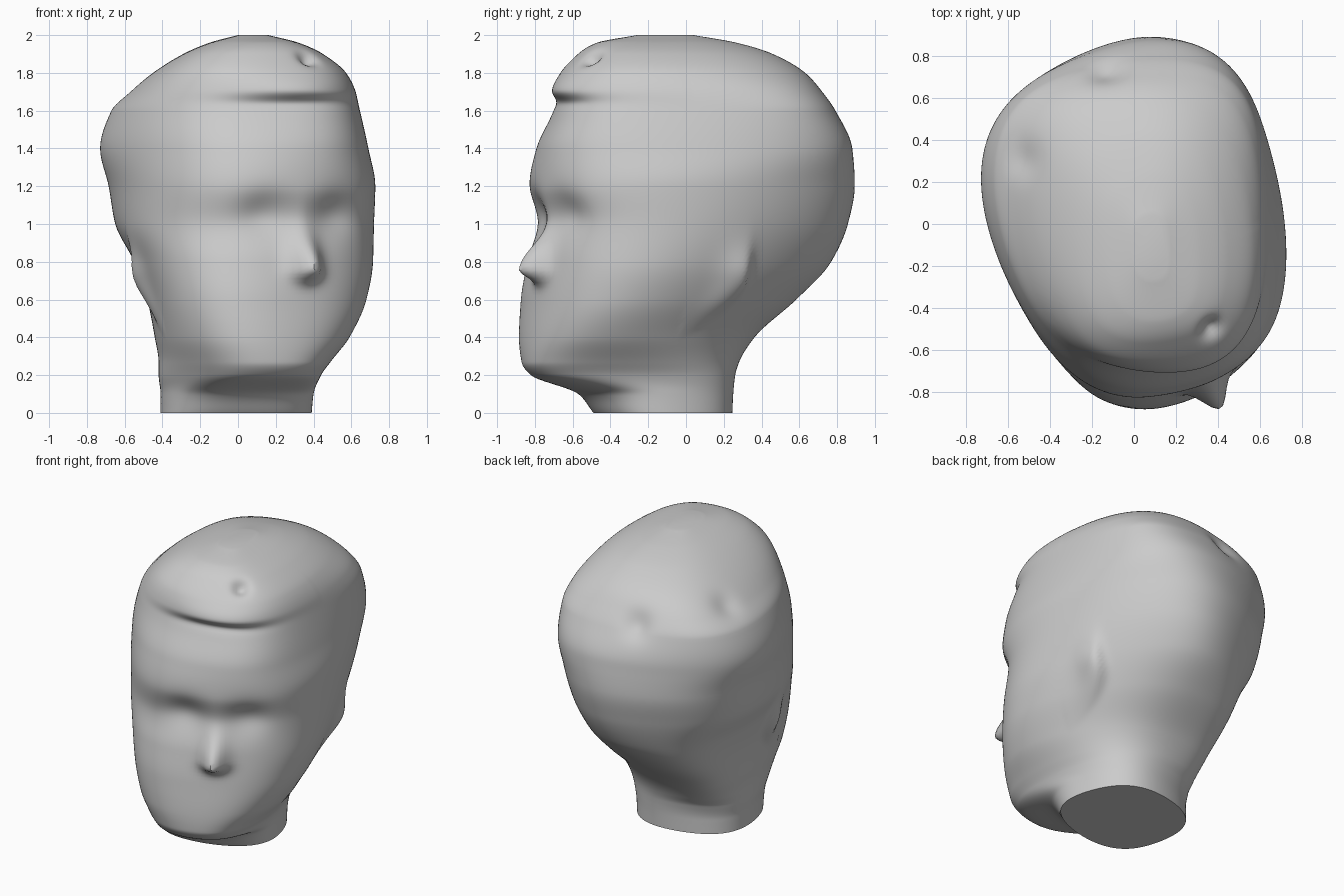
import bpy
import bmesh
from math import sin, cos, pi, exp, radians, copysign
from mathutils import Vector, Matrix

old = bpy.data.objects.get("Cube")
if old:
    bpy.data.objects.remove(old, do_unlink=True)

TURN = radians(25)      # the head looks towards its left
SEGMENTS = 180
STEPS = 9
POWER = 5               # how tightly a section hugs its bounding lines

# Outward directions of the bounding lines of each section
SIDES = [Vector((cos(radians(a)), sin(radians(a))))
         for a in (0, 35, 90, 125, 180, 215, 270, 305)]
RAYS = [Vector((cos(2 * pi * k / SEGMENTS), sin(2 * pi * k / SEGMENTS)))
        for k in range(SEGMENTS)]

# Head profile: height, then the reach in each of those directions
PROFILE = [
    (0, .39, .31, .245, .29, .41, .49, .49, .47),
    (.1, .4, .315, .25, .29, .41, .5, .57, .53),
    (.2, .44, .33, .26, .31, .42, .54, .82, .8),
    (.27, .49, .35, .28, .36, .42, .57, .87, .85),
    (.4, .59, .41, .36, .48, .44, .62, .885, .86),
    (.6, .68, .54, .58, .63, .48, .655, .875, .85),
    (.8, .715, .65, .77, .72, .55, .67, .84, .83),
    (1, .72, .73, .86, .79, .65, .68, .79, .805),
    (1.2, .727, .78, .895, .83, .685, .68, .83, .845),
    (1.4, .69, .815, .88, .835, .73, .67, .79, .83),
    (1.6, .645, .79, .79, .8, .67, .63, .7, .76),
    (1.7, .62, .73, .72, .73, .57, .59, .67, .72),
    (1.8, .57, .62, .63, .61, .45, .53, .65, .69),
    (1.9, .45, .46, .46, .4, .29, .42, .57, .6),
    (1.96, .32, .3, .27, .2, .15, .29, .47, .49),
    (2, .16, .12, .04, 0, 0, .11, .26, .28),
]


def bell(d, low, high=None):
    """Smooth bump with separate widths below and above its centre."""
    return exp(-(d / (low if d < 0 or high is None else high)) ** 2)


def slopes(zs, vals):
    """Tangents that never overshoot the profile."""
    d = [(vals[i + 1] - vals[i]) / (zs[i + 1] - zs[i]) for i in range(len(zs) - 1)]
    inner = [2 * a * b / (a + b) if a * b > 0 else 0 for a, b in zip(d, d[1:])]
    return [d[0]] + inner + [d[-1]]


def smooth_rows():
    cols = list(zip(*PROFILE))
    zs = cols[0]
    tangents = [slopes(zs, c) for c in cols[1:]]
    rows = []
    for i in range(len(zs) - 1):
        h = zs[i + 1] - zs[i]
        for s in range(STEPS):
            t = s / STEPS
            row = [zs[i] + t * h]
            for c, m in zip(cols[1:], tangents):
                row.append(c[i] * (1 + 2 * t) * (1 - t) ** 2
                           + c[i + 1] * t * t * (3 - 2 * t)
                           + h * t * (1 - t) * (m[i] * (1 - t) - m[i + 1] * t))
            rows.append(row)
    return rows + [list(PROFILE[-1])]


def outline(dist):
    """Rounded closed curve held in by lines at the given distances."""
    return [ray * sum((max(0, ray.dot(n)) / d) ** POWER
                      for n, d in zip(SIDES, dist)) ** (-1 / POWER) for ray in RAYS]


def section(reach):
    """Outline that touches each bounding line."""
    centre = Vector((reach[0] - reach[4], reach[2] - reach[6])) / 2
    goal = [r - n.dot(centre) for r, n in zip(reach, SIDES)]
    dist = goal
    for _ in range(4):
        pts = outline(dist)
        dist = [d * g / max(p.dot(n) for p in pts)
                for d, g, n in zip(dist, goal, SIDES)]
    return [centre + p for p in outline(dist)]


def sculpt(p):
    """Raise the nose, ears and fringe, and press in the eyes."""
    q = Matrix.Rotation(-TURN, 3, 'Z') @ p
    z = q.z
    if q.y < -.25:
        nose = .14 * bell(q.x, .08) * bell(z - .76, .06, .17)
        eyes = .04 * bell(abs(q.x) - .2, .13) * bell(z - 1.06, .11)
        fringe = .065 * bell(q.x, .34) * bell(z - 1.71, .05, .09)
        crease = .015 * bell(q.x, .3) * bell(z - 1.64, .03)
        q.y -= nose - eyes + fringe - crease
    elif .4 < z < 1.1:
        d = q.y - .04 + 3 * max(0, .72 - z) ** 2
        ear = .06 * bell(d, .12, .04) * bell(z - .71, .15)
        q.x += copysign(ear, q.x)
    return Matrix.Rotation(TURN, 3, 'Z') @ q


# Small hollows in the hair: place, radius, depth
HOLLOWS = [
    (Vector((.37, -.5, 1.88)), .05, .045),
    (Vector((-.13, .72, 1.64)), .09, .04),
    (Vector((-.52, .31, 1.72)), .09, .025),
]
CORE = Vector((0, 0, 1))


def press(p):
    out = (p - CORE).normalized()
    for place, radius, depth in HOLLOWS:
        p = p - out * depth * bell((p - place).length, radius)
    return p


# Loft the head and neck
bm = bmesh.new()
rings = []
for z, *reach in smooth_rows():
    rings.append([bm.verts.new(press(sculpt(Vector((x, y, z)))))
                  for x, y in section(reach)])
for low, high in zip(rings, rings[1:]):
    for k in range(SEGMENTS):
        n = (k + 1) % SEGMENTS
        bm.faces.new((low[k], low[n], high[n], high[k]))
bm.faces.new(list(reversed(rings[0])))   # flat neck cut
bm.faces.new(rings[-1])                  # crown
mesh = bpy.data.meshes.new("head")
bm.to_mesh(mesh)
bm.free()

# Plain grey clay
clay = bpy.data.materials.new("grey_clay")
clay.use_nodes = True
grey = (.6, .6, .6, 1)
clay.diffuse_color = grey
clay.node_tree.nodes["Principled BSDF"].inputs["Base Color"].default_value = grey
mesh.materials.append(clay)

head = bpy.data.objects.new("head", mesh)
bpy.context.collection.objects.link(head)
bpy.ops.object.select_all(action='DESELECT')
head.select_set(True)
bpy.context.view_layer.objects.active = head
bpy.ops.object.shade_smooth_by_angle(angle=radians(50))
